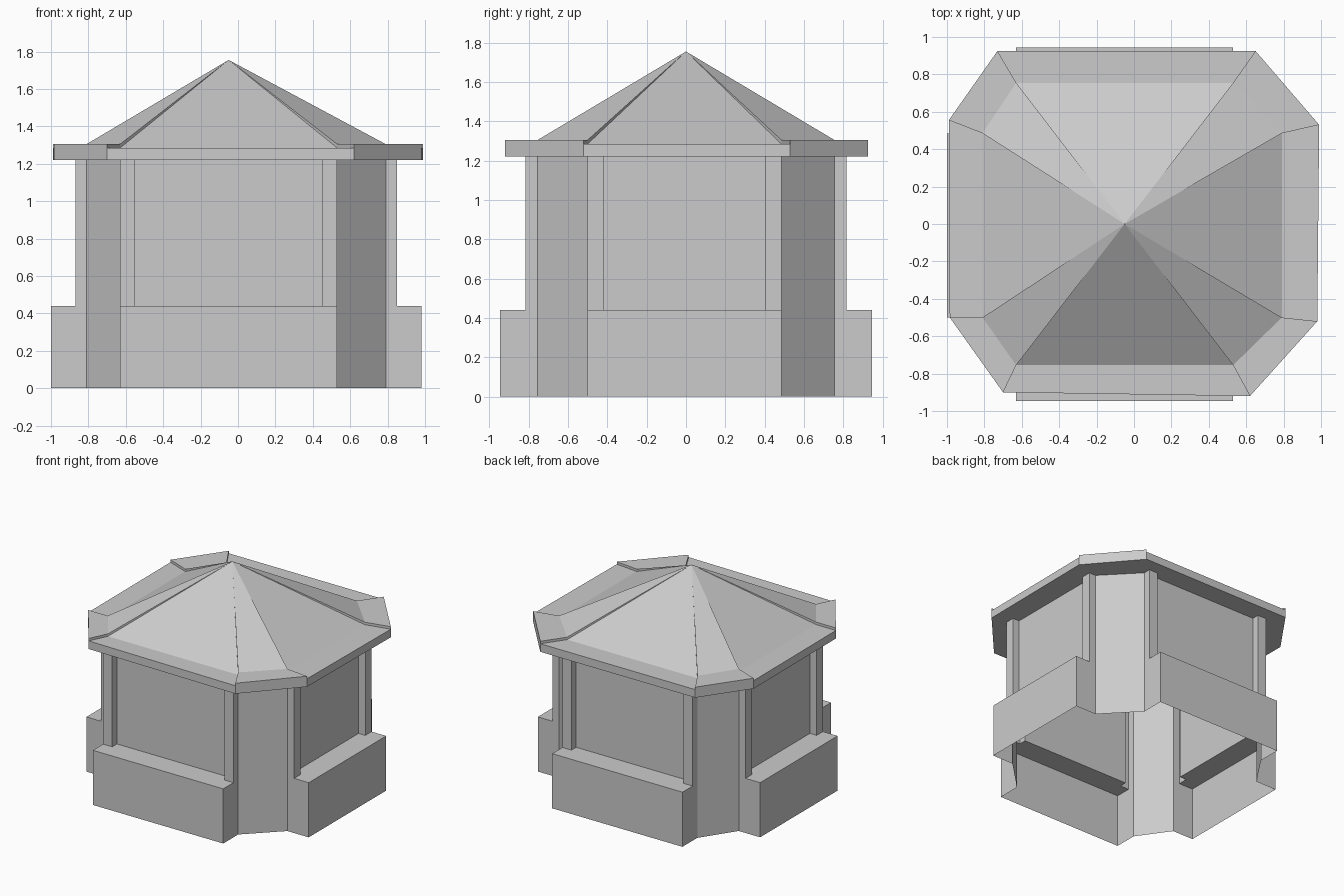
import bpy, bmesh
from mathutils import Vector

if "Cube" in bpy.data.objects:
    bpy.data.objects.remove(bpy.data.objects["Cube"], do_unlink=True)

grey = bpy.data.materials.new("light_grey")
grey.use_nodes = True
grey.diffuse_color = (0.6, 0.6, 0.6, 1)
grey.node_tree.nodes["Principled BSDF"].inputs["Base Color"].default_value = (0.6, 0.6, 0.6, 1)

LEDGE, SOFFIT, EAVE, RAISED = 0.44, 1.22, 1.285, 1.305
PILASTER_DEPTH, PILASTER_WIDTH, COUNTER_DEPTH = 0.06, 0.08, 0.19
APEX = Vector((-0.05, 0, 1.755))
SIDES = ["front", "front_left", "left", "back_left", "back", "back_right", "right", "front_right"]

# Plan outlines, anticlockwise from the front side
BODY = [Vector(p) for p in [(-0.63, -0.755), (0.53, -0.755), (0.79, -0.5), (0.79, 0.485),
                            (0.53, 0.755), (-0.63, 0.755), (-0.81, 0.485), (-0.81, -0.5)]]
RIM = [Vector(p) for p in [(-0.7, -0.9), (0.62, -0.92), (0.98, -0.52), (0.99, 0.53),
                           (0.65, 0.925), (-0.73, 0.925), (-0.99, 0.555), (-0.985, -0.5)]]


def at(p, z):
    return Vector((p.x, p.y, z))


def wall(points, z0, z1):
    """Vertical faces along an open plan path."""
    return [[at(a, z0), at(b, z0), at(b, z1), at(a, z1)] for a, b in zip(points, points[1:])]


def build(name, faces):
    bm = bmesh.new()
    for face in faces:
        bm.faces.new([bm.verts.new(p) for p in face])
    bmesh.ops.remove_doubles(bm, verts=bm.verts, dist=0.0001)
    mesh = bpy.data.meshes.new(name)
    bm.to_mesh(mesh)
    bm.free()
    mesh.materials.append(grey)
    bpy.context.collection.objects.link(bpy.data.objects.new(name, mesh))


for i, side in enumerate(SIDES):
    j = (i + 1) % 8
    a, b = BODY[i], BODY[j]
    ra, rb = RIM[i], RIM[j]
    corner = i % 2 == 1
    top = RAISED if corner else EAVE

    if corner:
        # Full-height corner walls
        build(side + "_corner_wall", wall([a, b], 0, SOFFIT))
    else:
        # Recessed panel between two pilasters
        along = (b - a).normalized()
        out = Vector((along.y, -along.x))
        d, w = out * PILASTER_DEPTH, along * PILASTER_WIDTH
        bay = [a, a + d, a + d + w, a + w, b - w, b - w + d, b + d, b]
        build(side + "_panel_and_pilasters", wall(bay, LEDGE, SOFFIT))
        # Projecting counter with a ledge fitted round the pilasters
        c = out * COUNTER_DEPTH
        shelf = [a + c, b + c] + bay[1:-1][::-1]
        build(side + "_counter", wall([a, a + c, b + c, b], 0, LEDGE)
              + [[at(p, LEDGE) for p in shelf]])

    # Roof slope, flat lip and eave band; corner sections sit slightly higher
    roof = wall([ra, rb], SOFFIT, top)
    roof.append([at(ra, top), at(rb, top), at(b, top), at(a, top)])
    roof.append([at(a, top), at(b, top), APEX])
    if corner:
        for inner, outer in ((a, ra), (b, rb)):
            step = [[at(outer, EAVE), at(outer, RAISED), at(inner, RAISED), at(inner, EAVE)],
                    [at(inner, EAVE), at(inner, RAISED), APEX]]
            roof += step if inner is b else [f[::-1] for f in step]
    build(side + "_roof_section", roof)

# Underside of the roof
build("roof_soffit", [[at(p, SOFFIT) for p in reversed(RIM)]])
